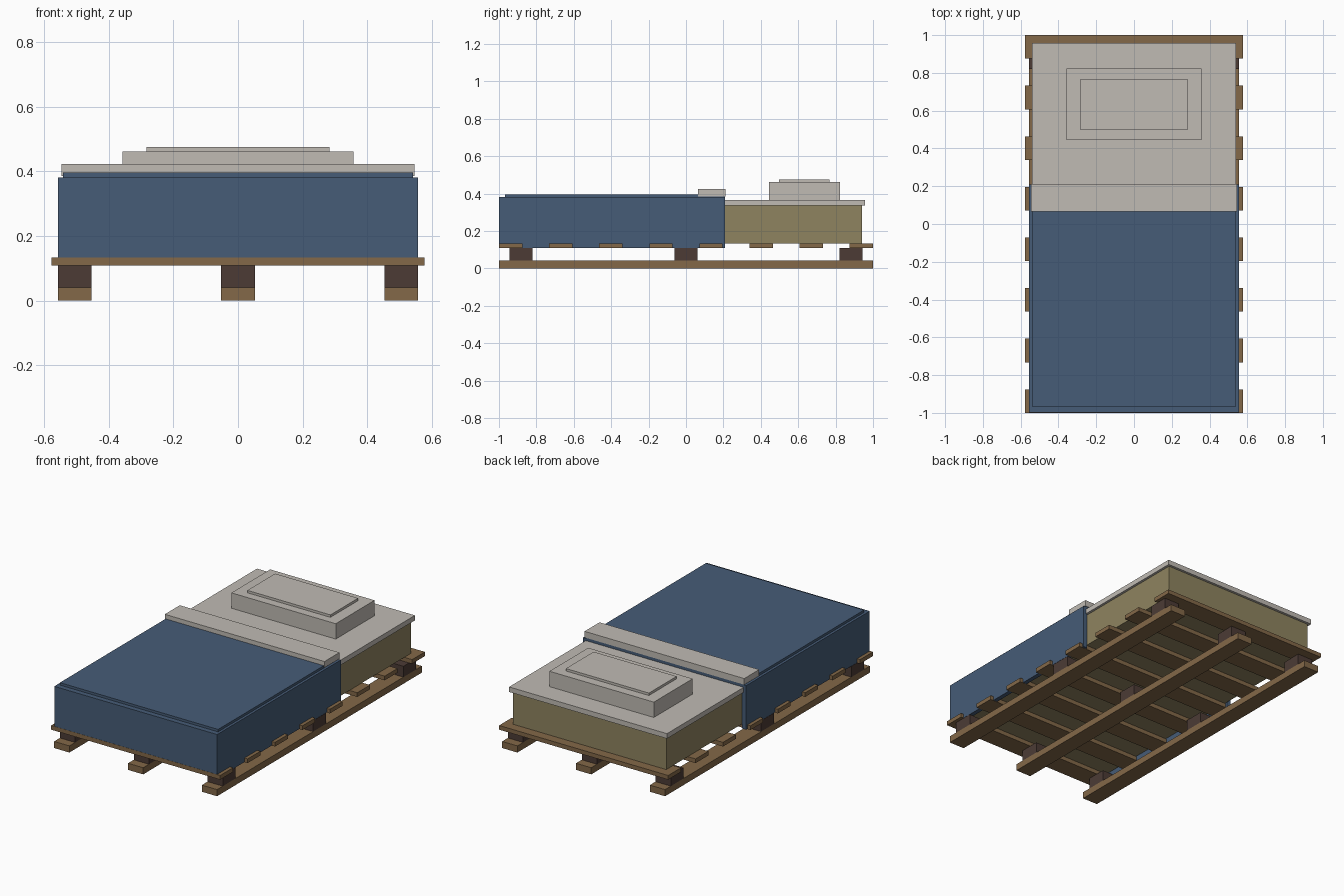
import bpy

default = bpy.data.objects.get("Cube")
if default:
    bpy.data.objects.remove(default, do_unlink=True)


def linear(c):
    c /= 255
    return c / 12.92 if c <= 0.04045 else ((c + 0.055) / 1.055) ** 2.4


def material(name, *rgb):
    colour = [linear(c) for c in rgb] + [1.0]
    mat = bpy.data.materials.new(name)
    mat.use_nodes = True
    mat.diffuse_color = colour
    mat.node_tree.nodes["Principled BSDF"].inputs["Base Color"].default_value = colour
    return mat


wood = material("pallet wood", 131, 104, 72)
dark_wood = material("dark block wood", 76, 59, 53)
ticking = material("mattress khaki", 143, 132, 96)
linen = material("pale linen", 192, 187, 180)
blue = material("blanket blue", 70, 92, 119)


def box(name, mat, x, y, z):
    """Box spanning the given (low, high) range on each axis."""
    spans = (x, y, z)
    bpy.ops.mesh.primitive_cube_add(size=1, location=[(a + b) / 2 for a, b in spans])
    obj = bpy.context.object
    obj.name = name
    obj.scale = [b - a for a, b in spans]
    bpy.ops.object.transform_apply(location=False, rotation=False, scale=True)
    obj.data.materials.append(mat)
    return obj


def around(centre, half):
    return (centre - half, centre + half)


# Pallet: three runners with blocks, and eight slats across
for side, x in (("right", -0.505), ("middle", 0), ("left", 0.505)):
    box(f"runner_{side}", wood, around(x, 0.052), (-1, 1), (0, 0.041))
    for place, y in (("front", -0.882), ("centre", 0), ("back", 0.882)):
        box(f"block_{side}_{place}", dark_wood, around(x, 0.052), around(y, 0.062), (0.041, 0.108))
for i in range(8):
    y = -0.9375 + i * 1.875 / 7
    box(f"slat_{i + 1}", wood, around(0, 0.578), around(y, 0.0625), (0.108, 0.134))

# Mattress and sheet
box("mattress", ticking, around(0, 0.525), around(0, 0.942), (0.134, 0.364))
box("sheet", linen, around(0, 0.54), (0.05, 0.957), (0.335, 0.366))

# Pillow with raised centre
box("pillow", linen, around(0, 0.357), (0.445, 0.824), (0.366, 0.461))
box("pillow_top", linen, around(0, 0.284), (0.497, 0.768), (0.461, 0.476))

# Blanket: top, hanging sides and front, and the folded edge
box("blanket_top", blue, around(0, 0.541), (-0.967, 0.208), (0.365, 0.396))
for name, sign in (("left", 1), ("right", -1)):
    box(f"blanket_side_{name}", blue, sorted((sign * 0.53, sign * 0.557)), (-0.967, 0.209), (0.109, 0.381))
box("blanket_front", blue, around(0, 0.557), (-0.999, -0.965), (0.109, 0.381))
box("blanket_fold", linen, around(0, 0.546), (0.065, 0.211), (0.385, 0.423))
